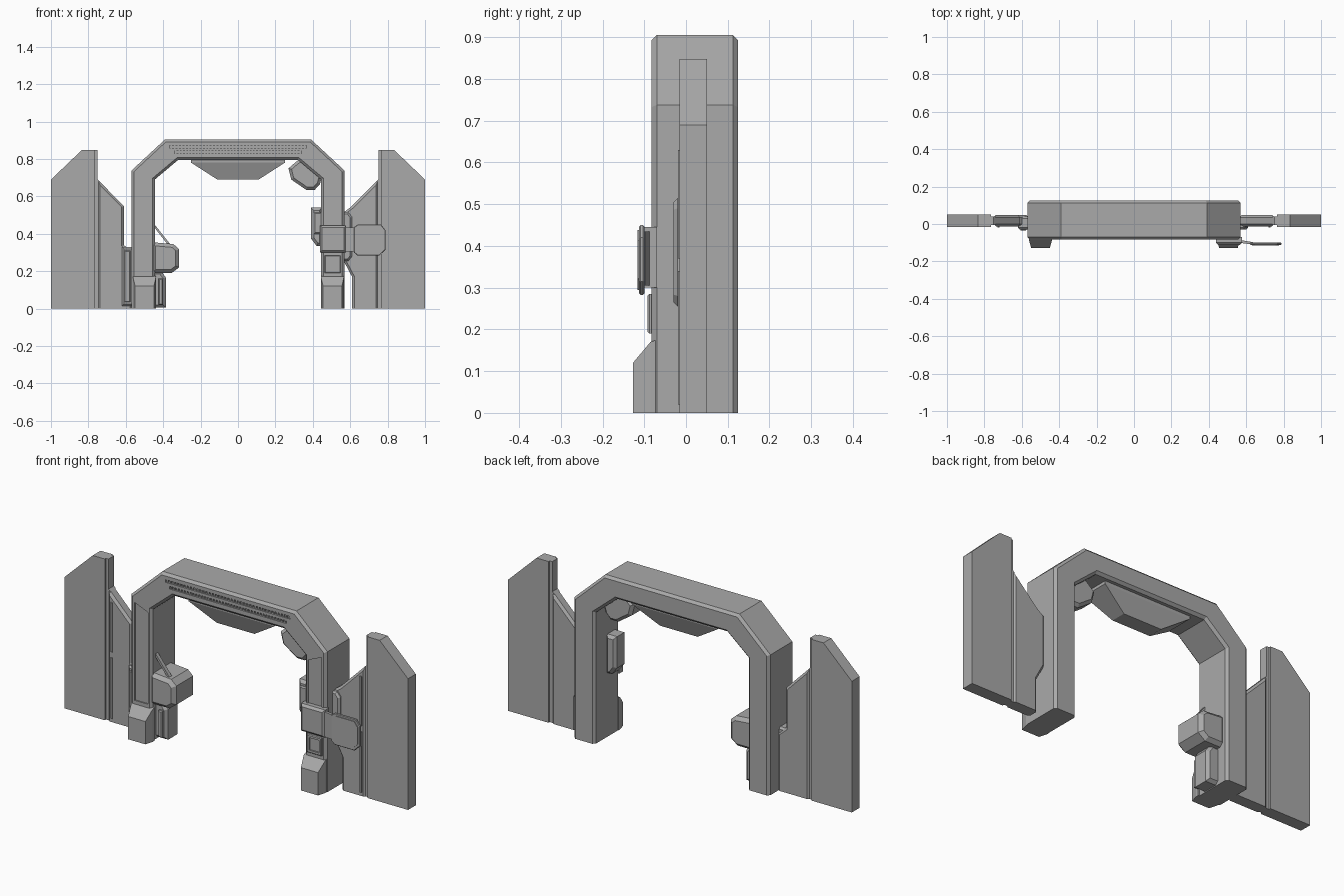
import bpy, bmesh
from mathutils import Vector

old = bpy.data.objects.get("Cube")
if old:
    bpy.data.objects.remove(old, do_unlink=True)

GREY = (0.4, 0.4, 0.4, 1)
metal = bpy.data.materials.new("grey_metal")
metal.use_nodes = True
metal.diffuse_color = GREY
metal.node_tree.nodes["Principled BSDF"].inputs["Base Color"].default_value = GREY


def finish(name, bm):
    bmesh.ops.recalc_face_normals(bm, faces=bm.faces[:])
    mesh = bpy.data.meshes.new(name)
    bm.to_mesh(mesh)
    bm.free()
    mesh.materials.append(metal)
    obj = bpy.data.objects.new(name, mesh)
    bpy.context.collection.objects.link(obj)
    return obj


def prism(name, outline, y0, y1, bevel=0):
    """Front outline (x, z) extruded along y, with optional chamfers round both caps."""
    bm = bmesh.new()
    face = bm.faces.new([bm.verts.new((x, y0, z)) for x, z in outline])
    ext = bmesh.ops.extrude_face_region(bm, geom=[face])["geom"]
    for v in ext:
        if isinstance(v, bmesh.types.BMVert):
            v.co.y = y1
    bmesh.ops.recalc_face_normals(bm, faces=bm.faces[:])
    if bevel:
        rim = [e for e in bm.edges
               if abs(e.verts[0].co.y - e.verts[1].co.y) < 1e-6
               and max(v.co.z for v in e.verts) > 0.001]
        bmesh.ops.bevel(bm, geom=rim, offset=bevel, segments=1,
                        affect='EDGES', clamp_overlap=True)
    return finish(name, bm)


def box(name, x0, x1, y0, y1, z0, z1, bevel=0):
    return prism(name, [(x0, z0), (x1, z0), (x1, z1), (x0, z1)], y0, y1, bevel)


def hull(name, points):
    bm = bmesh.new()
    for p in points:
        bm.verts.new(p)
    bmesh.ops.convex_hull(bm, input=bm.verts[:])
    bmesh.ops.dissolve_limit(bm, angle_limit=0.01, verts=bm.verts[:], edges=bm.edges[:])
    return finish(name, bm)


def flip(points):
    return [(-x, z) for x, z in points]


def cut(target, cutter):
    mod = target.modifiers.new("cut", 'BOOLEAN')
    mod.operation = 'DIFFERENCE'
    mod.solver = 'EXACT'
    mod.object = cutter
    bpy.context.view_layer.objects.active = target
    bpy.ops.object.modifier_apply(modifier=mod.name)
    bpy.data.objects.remove(cutter, do_unlink=True)


# Arch frame
FRONT, BACK = -0.083, 0.125
half = [(0.445, 0), (0.57, 0), (0.57, 0.738), (0.39, 0.905)]
inner = [(0.32, 0.795), (0.445, 0.69)]
arch = prism("arch_frame", half + flip(half)[::-1] + flip(inner)[::-1] + inner,
             FRONT, BACK, 0.013)

# Recessed leg fronts and beam vents
recess = [(0.465, 0.19), (0.543, 0.19), (0.543, 0.705), (0.465, 0.672)]
for pts in (recess, flip(recess)):
    cut(arch, prism("leg_cutter", pts, FRONT - 0.05, FRONT + 0.006))
for z, w in ((0.866, 0.365), (0.837, 0.34)):
    cut(arch, box("vent_cutter", -w, w, FRONT - 0.05, FRONT + 0.012, z - 0.007, z + 0.007))
    for i in range(40):
        x = -w + 2 * w * (i + 0.5) / 40
        box("vent_fin", x - 0.004, x + 0.004, FRONT + 0.004, FRONT + 0.014,
            z - 0.008, z + 0.008)

# Feet with sloped tops
for name, c in (("right_foot", -0.5), ("left_foot", 0.505)):
    hull(name, [(c + s * w, y, z) for s in (-1, 1)
                for w, y, z in ((0.062, -0.07, 0), (0.062, -0.07, 0.175), (0.062, -0.085, 0.17),
                                (0.062, -0.085, 0), (0.05, -0.127, 0), (0.05, -0.127, 0.12))])

# Ceiling lamp under the beam
hull("ceiling_lamp", [(s * x, y, z) for s in (-1, 1)
                      for x, z, y0, y1 in ((0.25, 0.8, -0.055, 0.095), (0.25, 0.78, -0.055, 0.095),
                                           (0.11, 0.69, -0.02, 0.06))
                      for y in (y0, y1)])

# Side walls: thick outer slab, thinner inner slab, narrow seam strip
outer = [(0.765, 0), (1, 0), (1, 0.69), (0.835, 0.848), (0.765, 0.848)]
inner_left = [(0.61, 0), (0.75, 0), (0.75, 0.69), (0.605, 0.545),
              (0.565, 0.515), (0.565, 0.255), (0.61, 0.17)]
inner_right = [(0.565, 0), (0.75, 0), (0.75, 0.69), (0.61, 0.548), (0.61, 0.34), (0.565, 0.30)]
strip = [(0.74, 0), (0.77, 0), (0.77, 0.848), (0.75, 0.848), (0.75, 0.69), (0.74, 0.68)]
for side, f, panel in (("left", lambda p: p, inner_left), ("right", flip, inner_right)):
    prism(side + "_wall_outer", f(outer), -0.015, 0.05)
    prism(side + "_wall_inner", f(panel), -0.013, 0.048, 0.012)
    prism(side + "_wall_seam", f(strip), -0.005, 0.04)
    s = 1 if side == "left" else -1
    for z0, z1 in ((0.02, 0.34), (0.37, 0.63)):
        a, b = sorted((s * 0.72, s * 0.73))
        box(side + "_wall_rib", a, b, -0.019, -0.01, z0, z1)

# Brackets joining walls to the arch
prism("left_wall_bracket", [(0.56, 0.255), (0.59, 0.255), (0.61, 0.28), (0.61, 0.49),
                            (0.59, 0.515), (0.56, 0.515)], -0.03, 0.04, 0.01)
box("right_wall_bracket", -0.62, -0.56, -0.03, 0.04, 0.015, 0.33, 0.01)
box("right_bracket_cover", -0.608, -0.575, -0.036, -0.02, 0.035, 0.31, 0.004)

# Inner fittings of the left leg
prism("corner_projector", [(0.27, 0.75), (0.285, 0.69), (0.365, 0.635), (0.41, 0.635),
                           (0.438, 0.665), (0.45, 0.71), (0.34, 0.805), (0.31, 0.785)],
      -0.045, 0.055, 0.015)
prism("inner_control_box", [(0.45, 0.335), (0.42, 0.335), (0.39, 0.375), (0.39, 0.54),
                            (0.45, 0.54)], -0.06, 0.03, 0.015)
box("control_box_cover", 0.405, 0.45, -0.07, -0.05, 0.4, 0.515, 0.006)

# Clamp and side screen on the left leg
hull("screen_clamp", [(x, y, z) for y, d in ((-0.07, 0), (-0.1, 0), (-0.112, 0.012))
                      for x in (0.438 + d, 0.578 - d) for z in (0.3 + d, 0.445 - d)])
hull("screen_arm", [(x, y, z) for x, y0, y1 in ((0.56, -0.1, -0.084), (0.64, -0.11, -0.098))
                    for y in (y0, y1) for z in (0.305, 0.435)])
screen = [(0.62, 0.3), (0.64, 0.283), (0.755, 0.283), (0.788, 0.315), (0.788, 0.42),
          (0.765, 0.45), (0.64, 0.45), (0.62, 0.435)]
prism("screen_body", screen, -0.112, -0.1, 0.003)
mid = Vector((0.704, 0.366))
prism("screen_face", [tuple(mid + (Vector(p) - mid) * 0.86) for p in screen], -0.116, -0.108)

# Small access hatch below the clamp
hatch = box("access_hatch", 0.463, 0.549, -0.092, -0.07, 0.19, 0.285, 0.004)
cut(hatch, box("hatch_cutter", 0.477, 0.535, -0.12, -0.084, 0.205, 0.27))

# Scanner, strut and pedestal inside the right leg
prism("scanner_box", [(-0.46, 0.19), (-0.355, 0.19), (-0.315, 0.22), (-0.315, 0.318),
                      (-0.345, 0.345), (-0.46, 0.355)], -0.08, 0.095, 0.018)
prism("scanner_strut", [(-0.45, 0.455), (-0.45, 0.438), (-0.37, 0.335), (-0.355, 0.335)],
      -0.05, -0.03)
prism("scanner_pedestal", [(-0.46, 0.005), (-0.385, 0.005), (-0.385, 0.165),
                           (-0.41, 0.2), (-0.46, 0.2)], -0.045, 0.06, 0.015)
box("pedestal_rib", -0.425, -0.4, -0.06, -0.04, 0.02, 0.16, 0.005)
